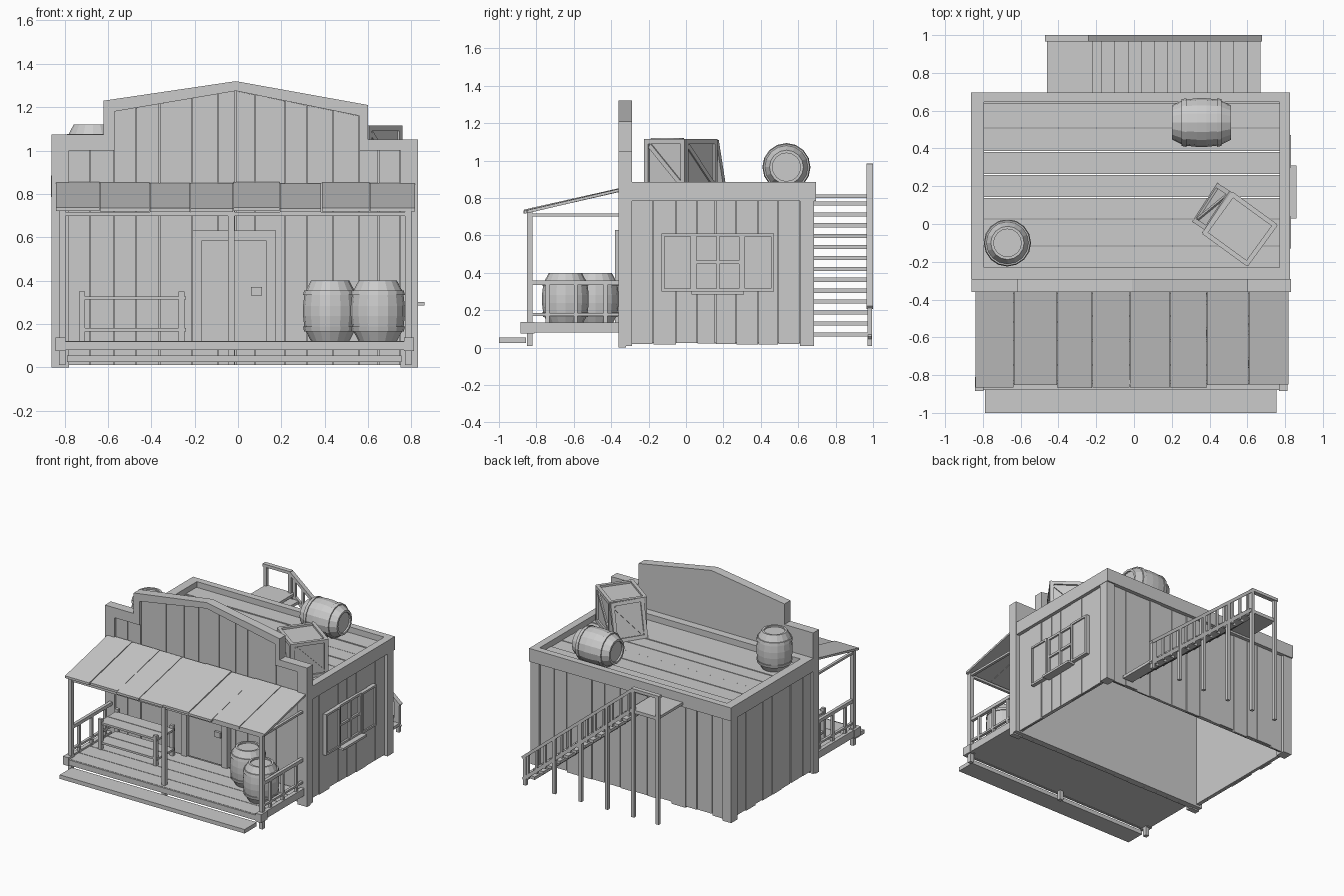
import bpy, bmesh, math, random
from mathutils import Matrix, Vector

if "Cube" in bpy.data.objects:
    bpy.data.objects.remove(bpy.data.objects["Cube"])
random.seed(4)
I = Matrix.Identity(4)


def finish(name, bm, m=I):
    bmesh.ops.recalc_face_normals(bm, faces=bm.faces)
    me = bpy.data.meshes.new(name)
    bm.to_mesh(me)
    bm.free()
    me.transform(m)
    ob = bpy.data.objects.new(name, me)
    bpy.context.collection.objects.link(ob)
    return ob


def box(name, x0, x1, y0, y1, z0, z1, m=I):
    bm = bmesh.new()
    bmesh.ops.create_cube(bm, size=1)
    for v in bm.verts:
        v.co = ((x0, x1)[v.co.x > 0], (y0, y1)[v.co.y > 0], (z0, z1)[v.co.z > 0])
    return finish(name, bm, m)


def prism(name, pts, a, b, axis='y'):
    """Extrude a flat outline: (x,z) along y, or (y,z) along x."""
    bm = bmesh.new()
    at = (lambda p, d: (p[0], d, p[1])) if axis == 'y' else (lambda p, d: (d, p[0], p[1]))
    A = [bm.verts.new(at(p, a)) for p in pts]
    B = [bm.verts.new(at(p, b)) for p in pts]
    bm.faces.new(A)
    bm.faces.new(B[::-1])
    n = len(pts)
    for i in range(n):
        bm.faces.new((A[i], B[i], B[(i + 1) % n], A[(i + 1) % n]))
    return finish(name, bm)


def bar(name, p, q, w, h, m=I):
    """Square bar between two points."""
    p, q = Vector(p), Vector(q)
    d = q - p
    r = d.to_track_quat('X', 'Z').to_matrix().to_4x4()
    return box(name, 0, d.length, -w / 2, w / 2, -h / 2, h / 2, m @ Matrix.Translation(p) @ r)


def barrel(name, m, h=0.28, k=1.0, seg=16):
    half = [(.088, 0), (.112, .16), (.12, .16), (.125, .24), (.119, .24), (.125, .42)]
    prof = [(.073, .04), (.073, 0)] + half
    prof += [(r, 1 - t) for r, t in prof[::-1]]
    bm = bmesh.new()
    rings = [[bm.verts.new((k * r * math.cos(2 * math.pi * i / seg), k * r * math.sin(2 * math.pi * i / seg), t * h))
              for i in range(seg)] for r, t in prof]
    for a, b in zip(rings, rings[1:]):
        for i in range(seg):
            j = (i + 1) % seg
            bm.faces.new((a[i], a[j], b[j], b[i]))
    bm.faces.new(rings[0])
    bm.faces.new(rings[-1])
    return finish(name, bm, m)


def framed_panel(name, w, h, m, t=.025):
    """Framed board with a diagonal brace: width on local x, height on local z, thickness on y."""
    box(name + "_board", -w / 2, w / 2, -t * .5, 0, 0, h, m)
    for s in (-1, 1):
        box(name + "_stile", *sorted((s * w / 2, s * (w / 2 - .025))), -t * .5, t * .5, 0, h, m)
    for z in (0, h - .025):
        box(name + "_rail", -w / 2 + .025, w / 2 - .025, -t * .5, t * .5, z, z + .025, m)
    bar(name + "_brace", (-w / 2 + .03, 0, .035), (w / 2 - .03, 0, h - .035), t * .7, .025, m)


def splits(a, b, n, jitter=.02):
    return [a] + [a + (b - a) * i / n + random.uniform(-jitter, jitter) for i in range(1, n)] + [b]


# false front: stepped and peaked outline, raised border, planks inside
outer = [(-.86, 0), (-.86, 1.075), (-.62, 1.075), (-.62, 1.23), (-.01, 1.32), (.6, 1.21), (.6, 1.05), (.83, 1.05), (.83, 0)]
inner = [(-.78, 0), (-.78, 1.0), (-.57, 1.0), (-.57, 1.18), (-.01, 1.275), (.56, 1.16), (.56, 1.0), (.75, 1.0), (.75, 0)]
prism("front_panel", [(x, max(z, .01)) for x, z in outer], -.32, -.29)
prism("front_border", outer + inner[::-1], -.36, -.32)
edges = [-.78, -.68, -.57, -.47, -.36, -.21, -.09, -.01, .08, .22, .32, .44, .56, .65, .75]


def top(x):
    return 1.275 - (x + .01) * .202 if x > -.01 else 1.275 + (x + .01) * .17


for a, b in zip(edges, edges[1:]):
    low = b < -.56 or a > .55
    prism("front_plank", [(a, .01), (b - .004, .01), (b - .004, 1.0 if low else top(b)), (a, 1.0 if low else top(a))],
          -.338 + random.uniform(-.004, .004), -.32)

# side and back walls, with planks
box("right_wall", .77, .787, -.29, .65, .025, .80)
box("left_wall", -.825, -.81, -.29, .65, .025, .80)
box("back_wall", -.81, .77, .64, .655, .025, .80)
for side in (0, 1):
    e = splits(-.29, .61, 8)
    for a, b in zip(e, e[1:]):
        d = random.uniform(0, .006)
        x = (.787, .797 + d) if side else (-.837 - d, -.825)
        box("side_plank", *x, a, b - .004, random.uniform(.015, .03), .79)
e = splits(-.79, .76, 14)
for a, b in zip(e, e[1:]):
    box("back_plank", a, b - .004, .655, .664 + random.uniform(0, .006), random.uniform(.015, .03), .79)
box("back_post_left", -.857, -.785, .61, .685, .01, .79)
box("back_post_right", .75, .822, .61, .685, .01, .79)

# roof rim and boards
box("rim_left", -.862, -.795, -.29, .695, .785, .885)
box("rim_right", .77, .825, -.29, .695, .785, .885)
box("rim_back", -.795, .77, .645, .695, .785, .885)
box("rim_front", -.795, .77, -.29, -.23, .785, .885)
e = splits(-.23, .645, 7, .01)
for a, b in zip(e, e[1:]):
    box("roof_board", -.795, .77, a, b - .005, .815, .838 + random.uniform(0, .006))

# door
for x in (-.21, .13):
    box("door_jamb", x, x + .045, -.38, -.335, .12, .63)
box("door_head", -.165, .13, -.38, -.335, .585, .63)
box("door", -.165, .13, -.352, -.335, .12, .585)
box("door_lock", .06, .11, -.37, -.35, .33, .37)

# right-hand window with shutters and sill
box("window_pane", .79, .806, .04, .30, .30, .61)
for y in (.04, .162, .283):
    box("window_upright", .80, .822, y, y + .017, .30, .61)
for z in (.30, .448, .593):
    box("window_rail", .80, .82, .057, .283, z, z + .017)
box("window_sill", .79, .86, .03, .31, .285, .302)
for y in (-.13, .30):
    box("shutter", .80, .82, y, y + .17, .30, .61)
    for a, b, c, d in ((0, .17, 0, .015), (0, .17, .295, .31), (0, .015, .015, .295), (.155, .17, .015, .295)):
        box("shutter_trim", .81, .83, y + a, y + b, .30 + c, .30 + d)

# porch deck, step and feet
e = splits(-.87, -.36, 4, .005)
for a, b in zip(e, e[1:]):
    box("deck_board", -.82, .79, a, b - .004, .10, .122)
box("deck_base", -.81, .78, -.86, -.36, .08, .10)
box("deck_fascia", -.82, .79, -.88, -.865, .08, .12)
box("front_step", -.79, .755, -1.0, -.855, .025, .055)
for x in (-.82, .79):
    box("deck_side", x - .015, x + .015, -.87, -.36, .08, .135)
    box("corner_block", x - .023, x + .023, -.885, -.81, .075, .138)

# porch posts, beams and sloping roof
for x in (-.81, -.03, .785):
    box("porch_post", x - .015, x + .015, -.85, -.82, .01, .735)
box("porch_beam", -.825, .80, -.845, -.825, .698, .716)
for x in (-.81, .785):
    box("side_beam", x - .01, x + .01, -.83, -.35, .70, .716)
e = splits(-.84, .82, 8)
for i, (a, b) in enumerate(zip(e, e[1:])):
    y, d = -.86 + random.uniform(-.01, .01), random.uniform(0, .007)
    prism("porch_roof_board", [(y, .715 + d), (-.35, .833 + d), (-.35, .848 + d), (y, .732 + d)], a, b - .003, 'x')

# porch side railings
for x in (-.81, .785):
    box("porch_rail", x - .012, x + .012, -.82, -.36, .335, .36)
    box("porch_low_rail", x - .01, x + .01, -.82, -.36, .17, .185)
    for y in (-.74, -.59, -.43):
        box("porch_baluster", x - .01, x + .01, y - .01, y + .01, .12, .34)

# two-shelf stand on the porch
for z in (.165, .312):
    for y in (-.62, -.515):
        box("stand_shelf", -.73, -.24, y, y + .1, z, z + .015)
for x in (-.72, -.26):
    for y in (-.625, -.425):
        box("stand_leg", x - .014, x + .014, y, y + .025, .12, .35)

# barrels on porch and roof
T = Matrix.Translation
barrel("porch_barrel_back", T((.425, -.485, .12)))
barrel("porch_barrel_front", T((.645, -.645, .12)))
barrel("roof_barrel_upright", T((-.67, -.1, .84)))
barrel("roof_barrel_lying", T((.202, .537, .965)) @ Matrix.Rotation(math.pi / 2, 4, 'Y'), h=.312, k=1.03)

# crate with framed sides, and its lid leaning on it
C = T((.56, -.027, .84)) @ Matrix.Rotation(math.radians(-36), 4, 'Z')
box("crate_core", -.13, .13, -.115, .115, 0, .26, C)
for i in range(4):
    w, d = ((.29, .125), (.265, .138))[i % 2]
    framed_panel("crate_side", w, .275, C @ Matrix.Rotation(i * math.pi / 2, 4, 'Z') @ T((0, d, 0)))
framed_panel("leaning_lid", .245, .28, T((.385, .108, .838)) @ Matrix.Rotation(math.radians(57), 4, 'Z')
             @ Matrix.Rotation(math.radians(16), 4, 'X'))

# back stairs: treads, landing, stringer, handrail, supports
N = 13
for i in range(N):
    t = i / (N - 1)
    x, z = .63 - t * .84, .07 + t * .70
    box("stair_tread", x - .045, x + .04, .68, .97, z - .01, z + .012)
    box("stair_baluster", x - .008, x + .008, .972, .99, z - .01, z + .17)
box("stair_landing", -.46, -.22, .68, .97, .80, .82)
bar("stair_stringer", (.67, .982, .05), (-.22, .982, .80), .02, .025)
box("landing_edge", -.465, -.22, .97, .99, .795, .82)
bar("handrail", (.67, .983, .215), (-.25, .983, .975), .034, .022)
box("landing_rail", -.472, -.24, .966, 1.0, .963, .985)
for x in (-.455, -.25, -.03, .19, .41, .655):
    box("stair_post", x - .012, x + .012, .97, .994, .01, .97 - max(0, x + .25) * .826)
